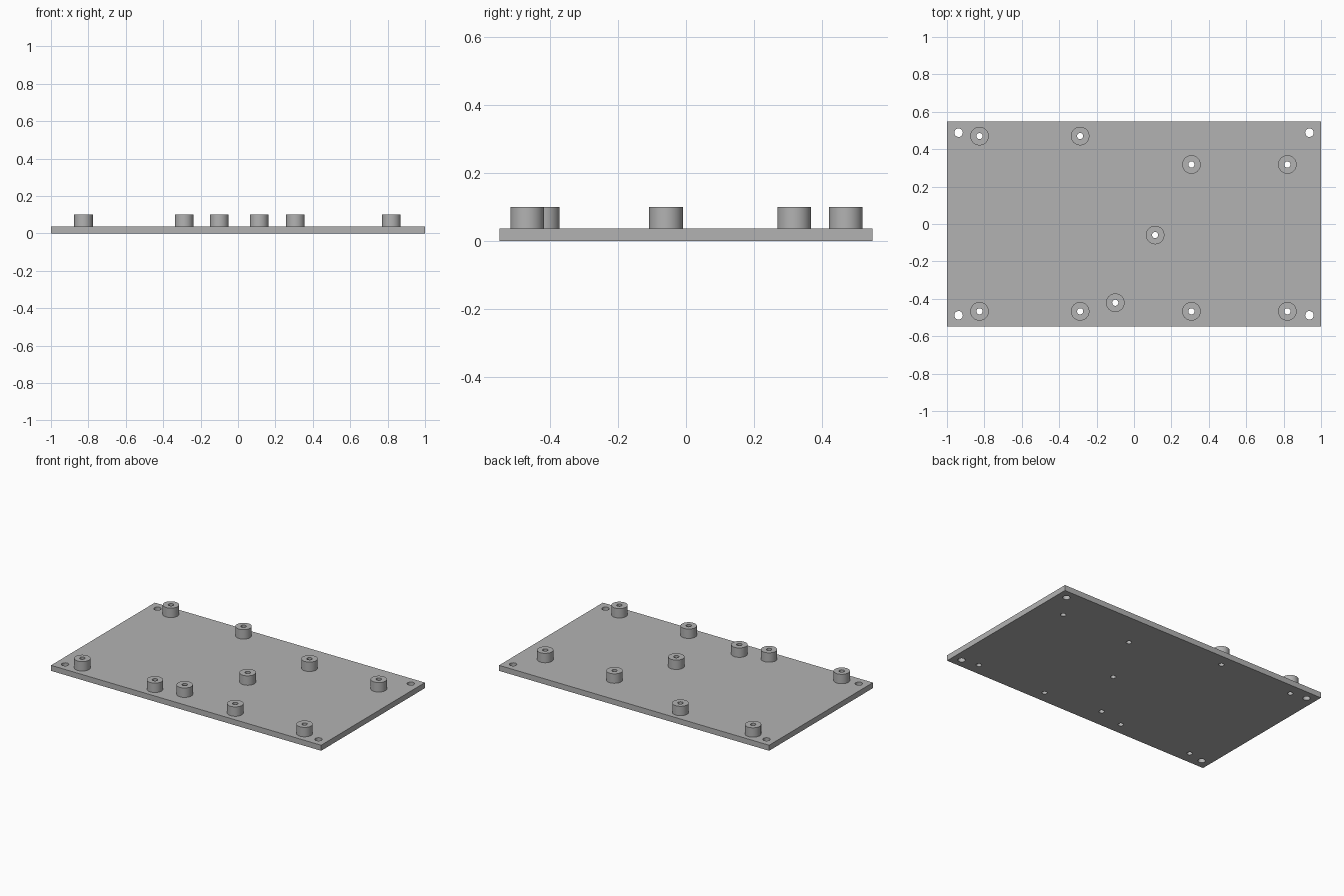
import bpy
import bmesh
from math import tau, radians
from mathutils import Matrix, Vector

if "Cube" in bpy.data.objects:
    bpy.data.objects.remove(bpy.data.objects["Cube"])

WIDTH, DEPTH, THICK, TOP = 2.0, 1.098, 0.037, 0.1
POST_R, BORE_R, CORNER_R = 0.0495, 0.0165, 0.0225
SIDES = 48

# Standoff centres: two rectangular groups plus two single posts
posts = [(x, y) for x in (-0.826, -0.288) for y in (0.47, -0.467)]
posts += [(x, y) for x in (0.307, 0.82) for y in (0.318, -0.467)]
posts += [(0.113, -0.059), (-0.1, -0.421)]
corners = [(x, y) for x in (-0.938, 0.938) for y in (-0.488, 0.488)]

# Single plain grey
GREY = (0.45, 0.45, 0.45, 1)
grey = bpy.data.materials.new("plain grey")
grey.use_nodes = True
grey.diffuse_color = GREY
grey.node_tree.nodes["Principled BSDF"].inputs["Base Color"].default_value = GREY


def add_object(name, bm):
    bmesh.ops.recalc_face_normals(bm, faces=bm.faces)
    mesh = bpy.data.meshes.new(name)
    bm.to_mesh(mesh)
    bm.free()
    mesh.materials.append(grey)
    obj = bpy.data.objects.new(name, mesh)
    bpy.context.collection.objects.link(obj)
    return obj


def select(obj):
    bpy.ops.object.select_all(action="DESELECT")
    obj.select_set(True)
    bpy.context.view_layer.objects.active = obj


def smooth(obj):
    select(obj)
    bpy.ops.object.shade_smooth_by_angle(angle=radians(30))


# Base plate
bm = bmesh.new()
bmesh.ops.create_cube(bm, size=1, matrix=Matrix.Translation((0, 0, THICK / 2))
                      @ Matrix.Diagonal((WIDTH, DEPTH, THICK, 1)))
plate = add_object("base_plate", bm)

# Through holes under each post and in the corners
bm = bmesh.new()
for points, radius in ((posts, BORE_R), (corners, CORNER_R)):
    for x, y in points:
        bmesh.ops.create_cone(bm, cap_ends=True, segments=SIDES, radius1=radius,
                              radius2=radius, depth=THICK * 4,
                              matrix=Matrix.Translation((x, y, 0)))
cutter = add_object("hole_cutter", bm)
cutter.hide_render = True
cut = plate.modifiers.new("holes", "BOOLEAN")
cut.operation = "DIFFERENCE"
cut.solver = "EXACT"
cut.object = cutter
select(plate)
bpy.ops.object.modifier_apply(modifier=cut.name)
bpy.data.objects.remove(cutter)
smooth(plate)

# Hollow standoff posts, each turned from a wall profile
for i, (x, y) in enumerate(posts, 1):
    bm = bmesh.new()
    profile = [(POST_R, THICK), (POST_R, TOP), (BORE_R, TOP), (BORE_R, THICK)]
    verts = [bm.verts.new((r, 0, z)) for r, z in profile]
    edges = [bm.edges.new(pair) for pair in zip(verts, verts[1:])]
    bmesh.ops.spin(bm, geom=verts + edges, axis=(0, 0, 1), cent=(0, 0, 0),
                   angle=tau, steps=SIDES)
    bmesh.ops.remove_doubles(bm, verts=bm.verts, dist=0.0001)
    # Underside ring closes the wall where it meets the plate
    bmesh.ops.bridge_loops(bm, edges=[e for e in bm.edges if e.is_boundary])
    bmesh.ops.translate(bm, verts=bm.verts, vec=Vector((x, y, 0)))
    smooth(add_object(f"standoff_{i}", bm))
